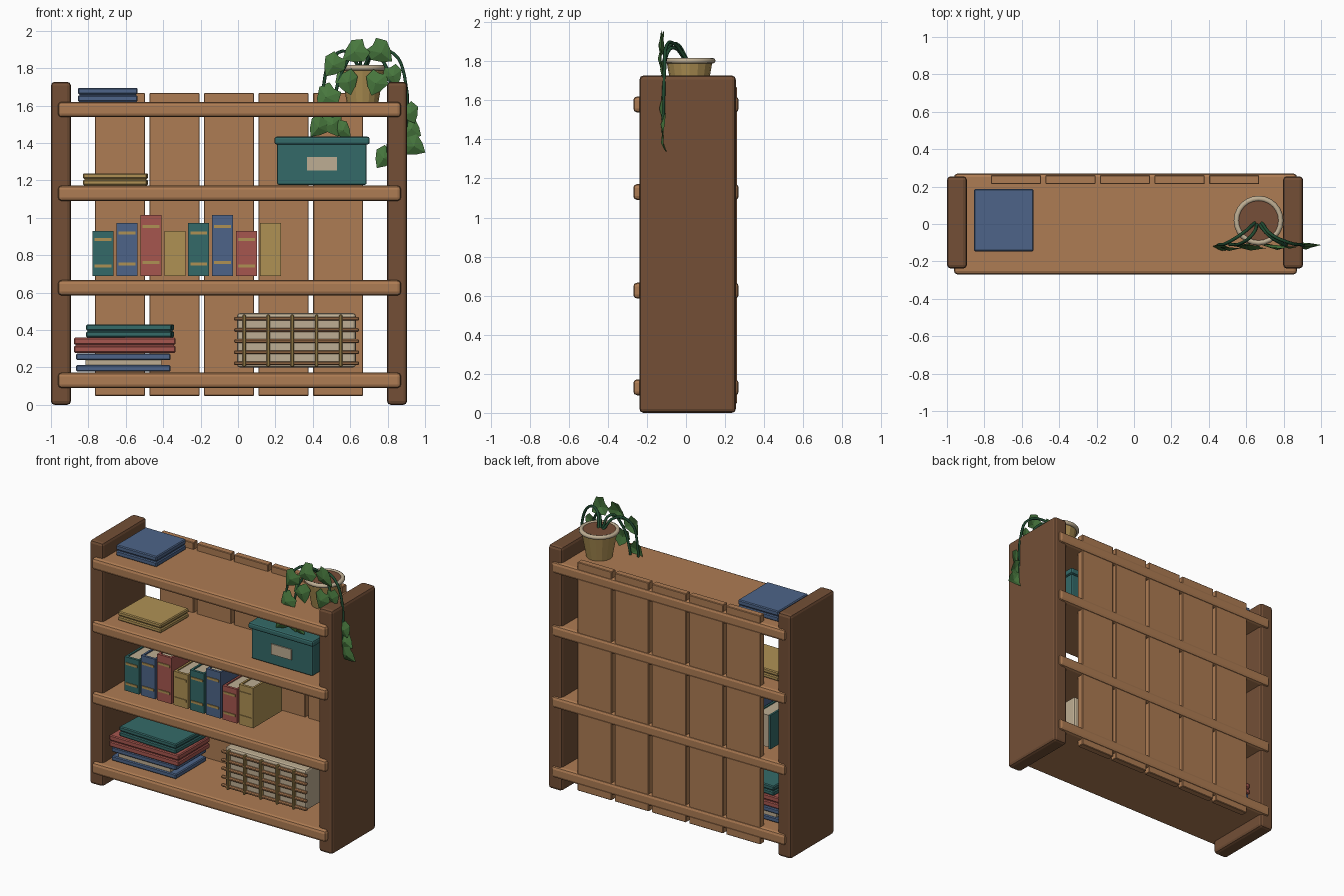
import bpy, bmesh, math, random
from mathutils import Matrix, Vector

if "Cube" in bpy.data.objects:
    bpy.data.objects.remove(bpy.data.objects["Cube"])

random.seed(4)


def mat(name, r, g, b):
    m = bpy.data.materials.new(name)
    lin = [((c / 255 + 0.055) / 1.055) ** 2.4 for c in (r, g, b)]
    m.diffuse_color = (*lin, 1)
    m.use_nodes = True
    m.node_tree.nodes["Principled BSDF"].inputs["Base Color"].default_value = m.diffuse_color
    return m


WOOD = mat("warm_wood", 174, 124, 83)
DARK = mat("dark_wood", 115, 79, 54)
TEAL = mat("teal", 52, 106, 104)
BLUE = mat("blue", 77, 100, 136)
RED = mat("red", 166, 86, 78)
GOLD = mat("straw_gold", 175, 145, 84)
CREAM = mat("cream", 190, 174, 147)
LEAF = mat("leaf_green", 72, 120, 62)
STEM = mat("stem_green", 32, 74, 48)
SOIL = mat("soil_brown", 118, 78, 56)


def finish(name, bm, material):
    bmesh.ops.recalc_face_normals(bm, faces=bm.faces)
    me = bpy.data.meshes.new(name)
    bm.to_mesh(me)
    bm.free()
    me.materials.append(material)
    ob = bpy.data.objects.new(name, me)
    bpy.context.collection.objects.link(ob)
    return ob


def box(name, x, y, z, material, bevel=0.0, segments=2, turn=0.0):
    """Box from (min, max) ranges, optionally bevelled and turned about its own z axis."""
    bm = bmesh.new()
    bmesh.ops.create_cube(bm, size=1)
    bmesh.ops.scale(bm, vec=(x[1] - x[0], y[1] - y[0], z[1] - z[0]), verts=bm.verts)
    if bevel:
        bmesh.ops.bevel(bm, geom=bm.edges[:], offset=bevel, segments=segments,
                        profile=0.5, affect='EDGES')
    ob = finish(name, bm, material)
    ob.location = (sum(x) / 2, sum(y) / 2, sum(z) / 2)
    ob.rotation_euler.z = math.radians(turn)
    return ob


# Frame: side panels, through shelves, back boards
for name, x in (("left_side_panel", (-1.0, -0.893)), ("right_side_panel", (0.797, 0.904))):
    box(name, x, (-0.238, 0.255), (0, 1.727), DARK, 0.02)
for i, z in enumerate((0.09, 0.585, 1.09, 1.538)):
    box(f"shelf_{i + 1}", (-0.963, 0.872), (-0.27, 0.27), (z, z + 0.082), WOOD, 0.02)
for i in range(5):
    c = -0.631 + 0.2915 * i
    box(f"back_board_{i + 1}", (c - 0.134, c + 0.134), (0.213, 0.261), (0.048, 1.668), WOOD, 0.004, 1)


# Lying books: two covers, a spine at the front, page block inside
def lying_book(name, x, y, z, color, turn=0.0, open_front=False):
    t = (z[1] - z[0]) * (0.36 if open_front else 0.46)
    box(name + "_lower_cover", x, y, (z[0], z[0] + t), color, 0.006, 1, turn)
    box(name + "_upper_cover", x, y, (z[1] - t, z[1]), color, 0.006, 1, turn)
    inset = 0.05 if open_front else 0.008
    box(name + "_pages", (x[0] + inset, x[1] - inset), (y[0] + 0.008, y[1] - 0.008),
        (z[0] + t * 0.9, z[1] - t * 0.9), CREAM if open_front else color, 0, 1, turn)


lying_book("stack_blue_book", (-0.866, -0.36), (-0.18, 0.16), (0.178, 0.274), BLUE, 0, True)
lying_book("stack_red_book", (-0.877, -0.333), (-0.19, 0.16), (0.278, 0.359), RED)
lying_book("stack_teal_book", (-0.806, -0.348), (-0.18, 0.15), (0.361, 0.43), TEAL, -2.5)
lying_book("gold_flat_book", (-0.826, -0.484), (-0.165, 0.14), (1.174, 1.238), GOLD, -1)
lying_book("top_blue_book", (-0.856, -0.537), (-0.146, 0.187), (1.62, 1.695), BLUE)

# Upright books with gold spine bands
for i in range(8):
    c, w = -0.722 + 0.128 * i, 0.056
    h = (0.24, 0.283, 0.326)[i % 3]
    color = (TEAL, BLUE, RED, GOLD)[i % 4]
    y0, y1, z0 = -0.155, 0.165, 0.69
    n = f"upright_book_{i + 1}"
    box(n + "_left_cover", (c - w, c - w + 0.014), (y0, y1), (z0, z0 + h), color)
    box(n + "_right_cover", (c + w - 0.014, c + w), (y0, y1), (z0, z0 + h), color)
    box(n + "_spine", (c - w, c + w), (y0 - 0.004, y0 + 0.014), (z0, z0 + h), color)
    box(n + "_pages", (c - w + 0.014, c + w - 0.014), (y0 + 0.014, y1 - 0.01),
        (z0 + 0.005, z0 + h - 0.008), CREAM)
    for f in (0.22, 0.81):
        zb = z0 + h * f
        box(n + "_band", (c - 0.045, c + 0.045), (y0 - 0.009, y0), (zb - 0.008, zb + 0.008), GOLD)

# Storage box with lid and label
box("storage_box", (0.209, 0.688), (-0.15, 0.17), (1.176, 1.4), TEAL, 0.01)
box("storage_box_lid", (0.195, 0.704), (-0.168, 0.188), (1.392, 1.434), TEAL, 0.012)
box("storage_box_label", (0.369, 0.528), (-0.158, -0.149), (1.252, 1.326), CREAM)

# Basket with woven front
box("basket", (-0.005, 0.63), (-0.14, 0.13), (0.2, 0.49), CREAM, 0.015)
for i in range(5):
    z = 0.222 + 0.0595 * i
    box(f"basket_weave_{i + 1}", (-0.022, 0.648), (-0.163, -0.14), (z - 0.01, z + 0.01), WOOD, 0.006, 1)
    x = 0.033 + 0.129 * i
    box(f"basket_rib_{i + 1}", (x - 0.009, x + 0.009), (-0.17, -0.14), (0.203, 0.482), GOLD, 0.005, 1)

# Plant pot: tapered body, rolled rim, soil
PX, PY = 0.666, 0.018
bm = bmesh.new()
bmesh.ops.create_cone(bm, cap_ends=True, segments=16, radius1=0.085, radius2=0.118, depth=0.18)
finish("plant_pot", bm, GOLD).location = (PX, PY, 1.71)
bm = bmesh.new()
bmesh.ops.create_cone(bm, cap_ends=True, segments=16, radius1=0.108, radius2=0.108, depth=0.02)
finish("pot_soil", bm, SOIL).location = (PX, PY, 1.801)
bpy.ops.mesh.primitive_torus_add(location=(PX, PY, 1.803), major_radius=0.118, minor_radius=0.015,
                                 major_segments=24, minor_segments=8)
rim = bpy.context.object
rim.name = "pot_rim"
rim.data.materials.append(CREAM)
bpy.ops.object.shade_smooth_by_angle(angle=math.radians(50))

# Trailing stems: arch out of the soil, then hang in front
stems = (
    [(0.65, 0.01, 1.8), (0.58, -0.05, 1.89), (0.5, -0.1, 1.85), (0.46, -0.11, 1.72), (0.45, -0.11, 1.46)],
    [(0.66, 0.0, 1.8), (0.63, -0.06, 1.89), (0.58, -0.1, 1.83), (0.52, -0.11, 1.66), (0.5, -0.11, 1.46)],
    [(0.68, 0.01, 1.8), (0.74, -0.06, 1.89), (0.83, -0.1, 1.88), (0.89, -0.11, 1.76), (0.895, -0.12, 1.38)],
    [(0.67, 0.0, 1.8), (0.72, -0.06, 1.87), (0.78, -0.1, 1.83), (0.82, -0.11, 1.65), (0.8, -0.12, 1.35)],
)
for i, pts in enumerate(stems):
    cu = bpy.data.curves.new("stem", 'CURVE')
    cu.dimensions = '3D'
    cu.bevel_depth = 0.009
    cu.bevel_resolution = 1
    cu.resolution_u = 4
    sp = cu.splines.new('BEZIER')
    sp.bezier_points.add(len(pts) - 1)
    for p, co in zip(sp.bezier_points, pts):
        p.co = co
        p.handle_left_type = p.handle_right_type = 'AUTO'
    cu.materials.append(STEM)
    ob = bpy.data.objects.new(f"plant_stem_{i + 1}", cu)
    bpy.context.collection.objects.link(ob)
    bpy.ops.object.select_all(action='DESELECT')
    bpy.context.view_layer.objects.active = ob
    ob.select_set(True)
    bpy.ops.object.convert(target='MESH')

# Leaves: folded flat blades (x, z, length, tip angle from straight down)
leaves = ((0.626, 1.885, 0.14, -60), (0.765, 1.885, 0.14, 50), (0.51, 1.815, 0.13, -35),
          (0.585, 1.725, 0.13, 15), (0.738, 1.72, 0.13, -20), (0.83, 1.76, 0.11, 20),
          (0.475, 1.645, 0.14, -40), (0.43, 1.485, 0.12, -40), (0.505, 1.5, 0.13, 25),
          (0.56, 1.47, 0.1, 50), (0.92, 1.56, 0.11, 25), (0.925, 1.475, 0.12, 55),
          (0.94, 1.385, 0.13, 60), (0.78, 1.32, 0.12, -35))
outline = ((0.0, 0.42), (0.3, 0.5), (0.48, 0.12), (0.28, -0.25), (0.0, -0.55))
bm = bmesh.new()
for x, z, size, angle in leaves:
    M = (Matrix.Translation((x, -0.118 + random.uniform(-0.012, 0.008), z))
         @ Matrix.Rotation(math.radians(-angle), 4, 'Y')
         @ Matrix.Rotation(math.radians(random.uniform(-12, 12)), 4, 'Z')
         @ Matrix.Scale(size, 4))
    top, tip = (bm.verts.new(M @ Vector((0, 0, outline[k][1]))) for k in (0, 4))
    mid = bm.verts.new(M @ Vector((0, -0.12, -0.02)))
    for s in (1, -1):
        side = [bm.verts.new(M @ Vector((s * u, 0.02, v))) for u, v in outline[1:4]]
        ring = [top, *side, tip]
        for a, b in zip(ring, ring[1:]):
            bm.faces.new((mid, a, b) if s > 0 else (mid, b, a))
finish("plant_leaves", bm, LEAF)
